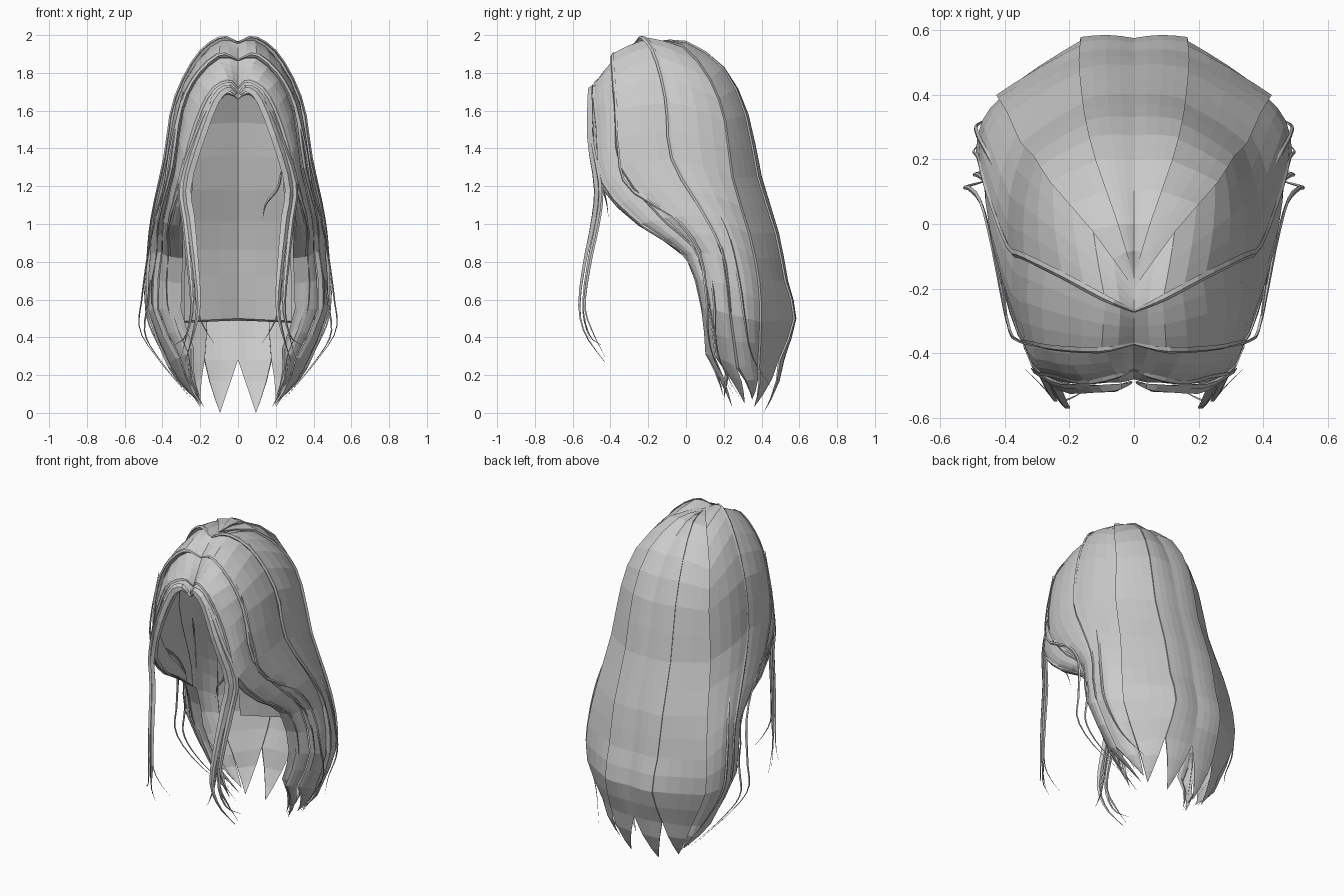
import bpy, bmesh, math
from mathutils import Vector as V

if "Cube" in bpy.data.objects:
    bpy.data.objects.remove(bpy.data.objects["Cube"])


def spline(pts, n):
    """Catmull-Rom resample of a point path."""
    p = [V(q) for q in pts]
    p = [p[0] * 2 - p[1]] + p + [p[-1] * 2 - p[-2]]
    out = []
    for i in range(n + 1):
        t = i / n * (len(p) - 3)
        k = min(int(t), len(p) - 4)
        t -= k
        a, b, c, d = p[k:k + 4]
        out.append(0.5 * (2 * b + (c - a) * t + (2 * a - 5 * b + 4 * c - d) * t ** 2
                          + (3 * b - a - 3 * c + d) * t ** 3))
    return out


def outward(q):
    return (q - V((0, 0, min(q.z, 1.45)))).normalized()


def make(name, rows, mirror=True, closed=False):
    """Skin a grid of points into a flat-shaded mesh."""
    bm = bmesh.new()
    g = [[bm.verts.new(q) for q in r] for r in rows]
    for r0, r1 in zip(g, g[1:]):
        m = len(r0)
        for j in range(m if closed else m - 1):
            k = (j + 1) % m
            bm.faces.new((r0[j], r0[k], r1[k], r1[j]))
    bmesh.ops.remove_doubles(bm, verts=bm.verts, dist=0.0004)
    bmesh.ops.recalc_face_normals(bm, faces=bm.faces)
    me = bpy.data.meshes.new(name)
    bm.to_mesh(me)
    bm.free()
    ob = bpy.data.objects.new(name, me)
    bpy.context.collection.objects.link(ob)
    if mirror:
        ob.modifiers.new("Mirror", 'MIRROR').use_clip = True
    return ob


def panel(name, a, b, tip, bulge=0.02, tuck_a=0.0, lip=0.0, n=16, cols=4):
    """Sheet of hair between two guides, ending in a pointed lock."""
    A, B = spline(a, n), spline(b, n)
    rows = []
    for i, (p, q) in enumerate(zip(A, B)):
        w, wt = min(1, i / 5), min(1, 0.3 + i / 3)
        p = p - outward(p) * tuck_a * wt
        r = []
        for j in range(cols + 1):
            s = p.lerp(q, j / cols)
            r.append(s + outward(s) * bulge * w * math.sin(math.pi * j / cols))
        if lip:
            r.append(q - outward(q) * lip * wt)
        for s in r:
            s.x = max(s.x, 0)
        rows.append(r)
    tip, last = V(tip), rows[-1]
    for t in (0.4, 0.75, 1.0):
        rows.append([s.lerp(tip, t) + outward(s) * 0.02 * math.sin(math.pi * t) for s in last])
    return make(name, rows)


def strand(name, pts, width=0.014, thick=0.006, mirror=True, shift=(0, 0, 0), n=22):
    """Thin tapered ribbon with a diamond section."""
    P = [q + V(shift) * min(1, 3 * i / n) for i, q in enumerate(spline(pts, n))]
    rows = []
    for i, q in enumerate(P):
        t = (P[min(i + 1, n)] - P[max(i - 1, 0)]).normalized()
        o = outward(q)
        side = t.cross(o).normalized()
        o = side.cross(t)
        f = max(0.06, min(1, 0.4 + 4 * i / n, 2.2 * (1 - i / n)))
        rows.append([q + side * width * f, q + o * thick * f,
                     q - side * width * f, q - o * thick * f])
    return make(name, rows, mirror, True)


# Guide paths for one half, from the parting down to the ends
back_mid = [(0, -.16, 1.96), (0, 0, 1.955), (0, .2, 1.82), (0, .33, 1.57), (0, .40, 1.25),
            (0, .49, .95), (0, .535, .7), (0, .575, .5), (0, .52, .28)]
back_side = [(0, -.17, 1.965), (.05, 0, 1.97), (.12, .2, 1.83), (.15, .32, 1.58), (.16, .385, 1.25),
             (.17, .48, .95), (.17, .53, .7), (.165, .578, .5), (.18, .50, .28)]
rear_corner = [(0, -.2, 1.97), (.13, -.02, 1.95), (.26, .13, 1.77), (.31, .21, 1.55), (.35, .25, 1.25),
               (.39, .34, .95), (.42, .39, .7), (.415, .4, .48), (.31, .39, .25)]
crown_edge = [(0, -.27, 1.96), (.09, -.23, 1.99), (.22, -.16, 1.89), (.34, -.1, 1.65), (.39, -.07, 1.35),
              (.455, .1, 1.05), (.48, .2, .83), (.48, .24, .52), (.37, .28, .24)]
temple_edge = [(0, -.37, 1.87), (.1, -.39, 1.90), (.23, -.385, 1.78), (.31, -.37, 1.6), (.355, -.34, 1.3),
               (.42, -.12, 1.03), (.43, .06, .85), (.45, .13, .55), (.33, .17, .29)]
fringe_edge = [(0, -.45, 1.72), (.05, -.47, 1.76), (.15, -.49, 1.70), (.24, -.47, 1.50), (.31, -.44, 1.22),
               (.37, -.24, 1.0), (.37, 0, .83), (.37, .085, .55), (.28, .11, .31)]
face_edge = [(0, -.48, 1.66), (.04, -.49, 1.69), (.10, -.49, 1.66), (.20, -.49, 1.43), (.275, -.45, 1.19),
             (.31, -.25, .99), (.31, 0, .82), (.32, .085, .55), (.25, .12, .34)]

# Main hair sheets, back to front
panel("back_panel", back_mid, back_side, (.095, .41, 0), 0.008, lip=0.012)
panel("rear_side_panel", back_side, rear_corner, (.20, .36, .03), 0.006, tuck_a=0.01, lip=0.02)
panel("side_panel", rear_corner, crown_edge, (.22, .35, .07), 0.022, tuck_a=0.015, lip=0.025)
panel("temple_panel", crown_edge, temple_edge, (.20, .31, .05), 0.02, tuck_a=0.022, lip=0.025)
panel("front_panel", temple_edge, fringe_edge, (.18, .245, .03), 0.015, tuck_a=0.03, lip=0.02)
panel("fringe_panel", fringe_edge, face_edge, (.20, .2, .08), 0.012, tuck_a=0.012, lip=0.02, cols=3)

# Inner back lining that closes under at its lower edge
lining = []
for p, q in zip(spline(back_mid[2:8], 9), spline(rear_corner[2:8], 9)):
    q = p.lerp(q, 0.68)
    d = V((0, 0.03, 0))
    lining.append([p.lerp(q, j / 3) - d for j in range(4)])
lining.append([s + V((0, 0.025, -0.01)) for s in lining[-1]])
make("inner_back_lining", lining)

# Raised ridge locks following the layer edges
for k, g in enumerate((crown_edge, temple_edge, fringe_edge)):
    strand("ridge_lock_%d" % k, g[:-1] + [(.24, .29 - .05 * k, .14)], 0.013, 0.006)

# Fringe roll framing the face opening, then long locks hanging in front
lock = [(.01, -.49, 1.69), (.05, -.505, 1.72), (.12, -.51, 1.66), (.205, -.512, 1.44), (.27, -.475, 1.2),
        (.25, -.49, 1.02), (.225, -.54, .78), (.21, -.565, .56), (.24, -.53, .41), (.28, -.43, .27)]
strand("face_lock_main", lock, 0.026, 0.012)
strand("face_lock_outer", lock[1:-1] + [(.30, -.47, .36)], 0.016, 0.008, shift=(.035, .02, 0))
strand("face_lock_inner", lock[1:-2] + [(.17, -.55, .45), (.12, -.52, .37)], 0.01, 0.006, shift=(.008, .02, 0))
strand("face_lock_rear", lock[2:-2] + [(.24, -.52, .42), (.27, -.46, .3)], 0.014, 0.008, shift=(.03, .03, 0))

# Loose strands along the outer sides
outer = [(.29, -.38, 1.7), (.36, -.36, 1.4), (.39, -.31, 1.2), (.44, -.06, 1.03), (.475, .07, .85),
         (.51, .11, .6), (.52, .115, .44), (.42, .15, .28), (.27, .25, .1)]
strand("outer_loose_strand", outer, 0.009, 0.005)
strand("outer_loose_strand_low", outer[2:], 0.007, 0.005, shift=(-.03, .04, -.03))
strand("rear_loose_strand", [(.39, .1, 1.2), (.455, .22, .95), (.485, .28, .7), (.48, .31, .5),
                             (.39, .35, .3), (.29, .46, .12)], 0.008, 0.005)
strand("end_wisp", [(.36, .2, .4), (.3, .22, .27), (.25, .21, .15), (.2, .2, .07)], 0.014, 0.006)

# Single stray strand near the cheek
strand("cheek_stray_strand", [(.23, -.46, 1.28), (.21, -.44, 1.19), (.15, -.42, 1.11), (.13, -.41, 1.03)],
       0.008, 0.004, False)
